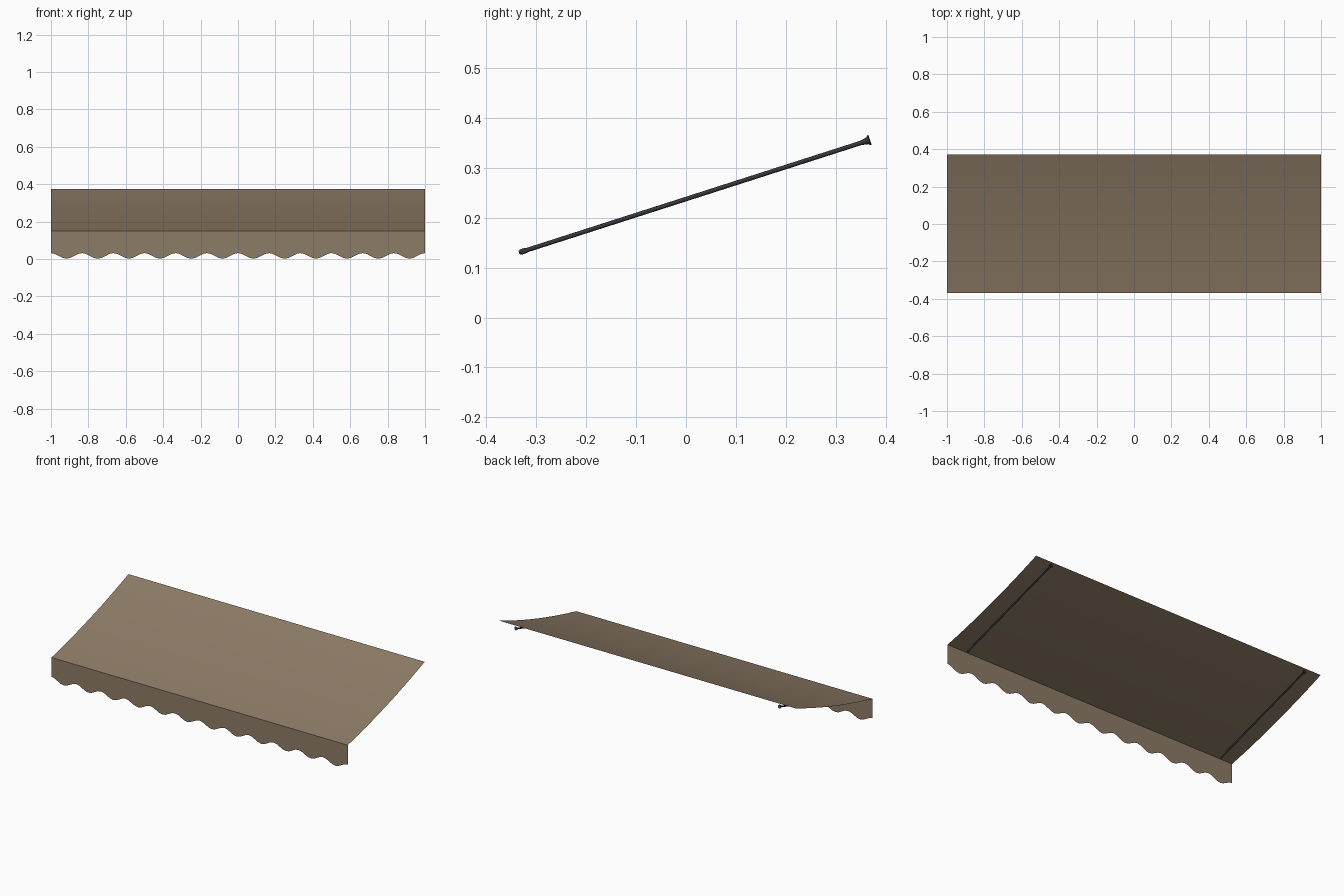
import bpy, bmesh, math
from mathutils import Vector

if "Cube" in bpy.data.objects:
    bpy.data.objects.remove(bpy.data.objects["Cube"])


def material(name, color):
    m = bpy.data.materials.new(name)
    m.diffuse_color = color
    m.use_nodes = True
    m.node_tree.nodes["Principled BSDF"].inputs["Base Color"].default_value = m.diffuse_color
    return m


CLOTH = material("tan_cloth", (0.27, 0.2, 0.135, 1))
METAL = material("dark_metal", (0.035, 0.037, 0.042, 1))
Y0, Y1, Z0, Z1, SAG = -0.37, 0.372, 0.15, 0.375, 0.015


def make(name, bm, mat, smooth):
    me = bpy.data.meshes.new(name)
    bm.to_mesh(me)
    bm.free()
    me.materials.append(mat)
    for p in me.polygons:
        p.use_smooth = smooth
    ob = bpy.data.objects.new(name, me)
    bpy.context.collection.objects.link(ob)
    return ob


def strip_rows(rows):
    """Sheet of quads joining consecutive rows of points."""
    bm = bmesh.new()
    vs = [[bm.verts.new(p) for p in row] for row in rows]
    for a, b in zip(vs, vs[1:]):
        for i in range(len(a) - 1):
            bm.faces.new((a[i], a[i + 1], b[i + 1], b[i]))
    return bm


# Sagging canopy sheet, single layer of cloth
rows = []
for j in range(17):
    t = j / 16
    z = Z0 + (Z1 - Z0) * t - SAG * 4 * t * (1 - t)
    rows.append([(x, Y0 + (Y1 - Y0) * t, z) for x in (-1, 1)])
make("canopy", strip_rows(rows), CLOTH, True)

# Hanging front valance with twelve scallops
N = 12 * 8
xs = [-1 + 2 * i / N for i in range(N + 1)]
low = [(x, Y0, 0.017 + 0.015 * math.cos(math.pi * 12 * (x + 1))) for x in xs]
make("scalloped_valance", strip_rows([low, [(x, Y0, Z0) for x in xs]]), CLOTH, False)


# Support rods: lathed profile (distance along rod, radius) with knob and flange
def rod(name, x):
    a, b = Vector((x, -0.335, 0.130)), Vector((x, 0.369, 0.356))
    d = (b - a).normalized()
    u, w = Vector((1, 0, 0)), d.cross(Vector((1, 0, 0)))
    L = (b - a).length
    profile = [(0, 0.003), (0.004, 0.0055), (0.012, 0.0055), (0.018, 0.0045),
               (L - 0.02, 0.0045), (L - 0.006, 0.007), (L - 0.002, 0.0105), (L, 0.0105)]
    bm = bmesh.new()
    rings = [[bm.verts.new(a + d * s + (u * math.cos(k * math.pi / 6)
              + w * math.sin(k * math.pi / 6)) * r) for k in range(12)]
             for s, r in profile]
    for p, q in zip(rings, rings[1:]):
        for k in range(12):
            bm.faces.new((p[k], p[k - 1], q[k - 1], q[k]))
    bm.faces.new(rings[0])
    bm.faces.new(rings[-1])
    bmesh.ops.recalc_face_normals(bm, faces=bm.faces)
    ob = make(name, bm, METAL, False)
    bpy.context.view_layer.objects.active = ob
    ob.select_set(True)
    bpy.ops.object.shade_smooth_by_angle()
    ob.select_set(False)


rod("left_support_rod", -0.89)
rod("right_support_rod", 0.89)
